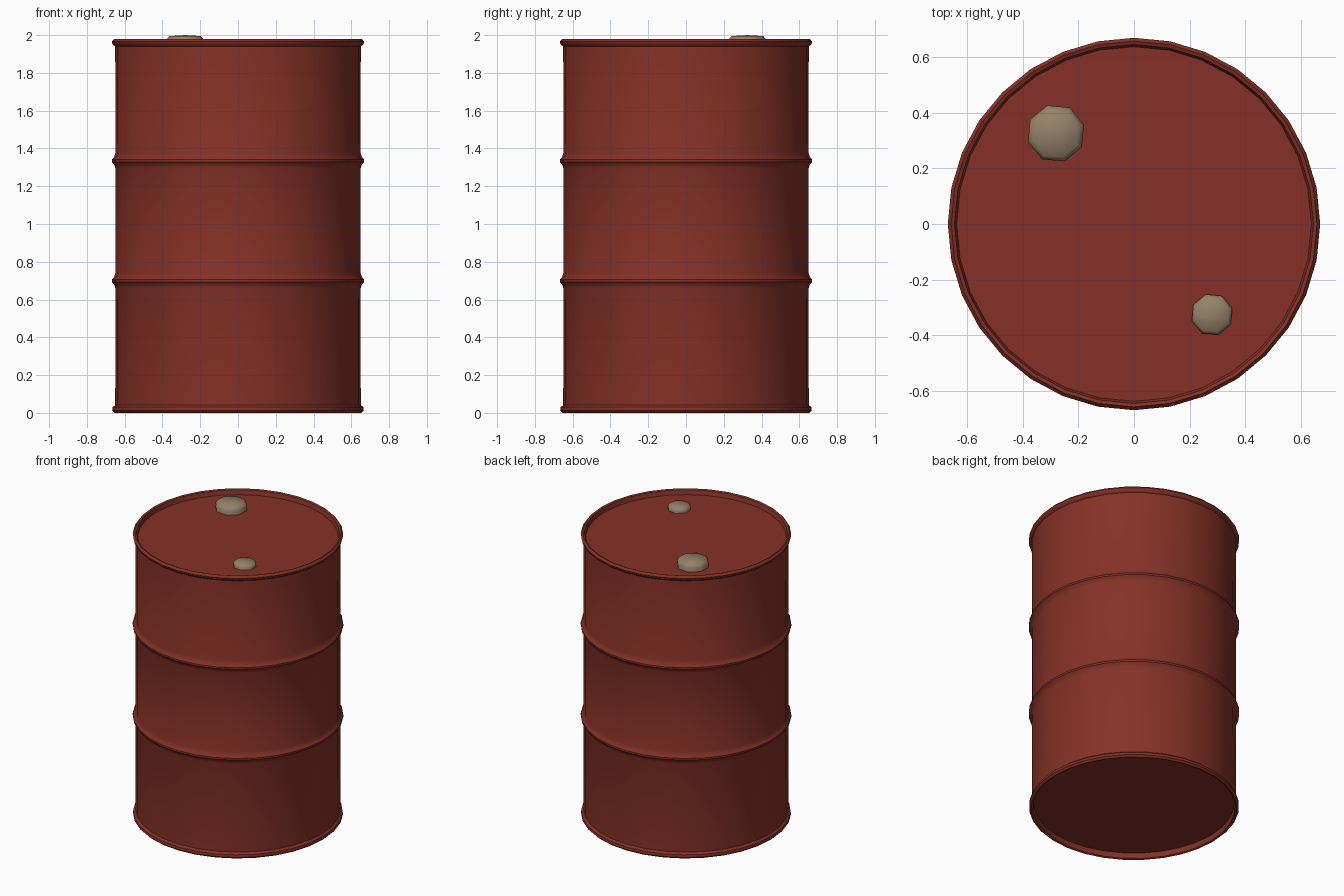
import bpy, bmesh, math

if "Cube" in bpy.data.objects:
    bpy.data.objects.remove(bpy.data.objects["Cube"])

def material(name, rgb):
    m = bpy.data.materials.new(name)
    m.diffuse_color = (*rgb, 1)
    m.use_nodes = True
    m.node_tree.nodes["Principled BSDF"].inputs["Base Color"].default_value = m.diffuse_color
    return m

red = material("rust red paint", (0.235, 0.031, 0.020))
tan = material("dull tan metal", (0.30, 0.22, 0.14))

def lathe(name, profile, sides, mat, loc=(0, 0, 0), turn=0, angle=40):
    # Spin an (r, z) profile about z; points with r = 0 become poles
    bm = bmesh.new()
    rings = []
    for r, z in profile:
        if r == 0:
            rings.append([bm.verts.new((0, 0, z))] * sides)
        else:
            rings.append([bm.verts.new((r * math.cos(turn + 2 * math.pi * i / sides),
                                        r * math.sin(turn + 2 * math.pi * i / sides), z))
                          for i in range(sides)])
    for a, b in zip(rings, rings[1:]):
        for i in range(sides):
            j = (i + 1) % sides
            quad = [a[i], a[j], b[j], b[i]]
            bm.faces.new(list(dict.fromkeys(quad)))
    bmesh.ops.recalc_face_normals(bm, faces=bm.faces)
    me = bpy.data.meshes.new(name)
    bm.to_mesh(me)
    bm.free()
    me.materials.append(mat)
    ob = bpy.data.objects.new(name, me)
    ob.location = loc
    bpy.context.collection.objects.link(ob)
    bpy.ops.object.select_all(action='DESELECT')
    ob.select_set(True)
    bpy.context.view_layer.objects.active = ob
    bpy.ops.object.shade_smooth_by_angle(angle=math.radians(angle))
    return ob

# Drum shell: recessed bottom, rolled rims, two swage ribs, recessed lid
profile = [(0, 0.04), (0.636, 0.04), (0.642, 0.005), (0.654, 0.0), (0.666, 0.012),
           (0.664, 0.03), (0.65, 0.042)]
for z in (0.70, 1.335):
    profile += [(0.649, z - 0.04), (0.656, z - 0.02), (0.668, z - 0.006),
                (0.668, z + 0.006), (0.656, z + 0.02), (0.649, z + 0.04)]
profile += [(0.65, 1.94), (0.664, 1.95), (0.668, 1.965), (0.656, 1.98),
            (0.644, 1.975), (0.636, 1.945), (0, 1.945)]
lathe("drum_body", profile, 32, red)

# Bung caps on the lid
lathe("large_bung", [(0, 1.935), (0.105, 1.935), (0.105, 1.975), (0.088, 1.995), (0, 2.0)],
      8, tan, (-0.28, 0.325, 0), 0.3, 50)
lathe("small_bung", [(0, 1.935), (0.076, 1.935), (0.076, 1.96), (0.064, 1.974), (0, 1.978)],
      8, tan, (0.28, -0.325, 0), 0.3, 50)
